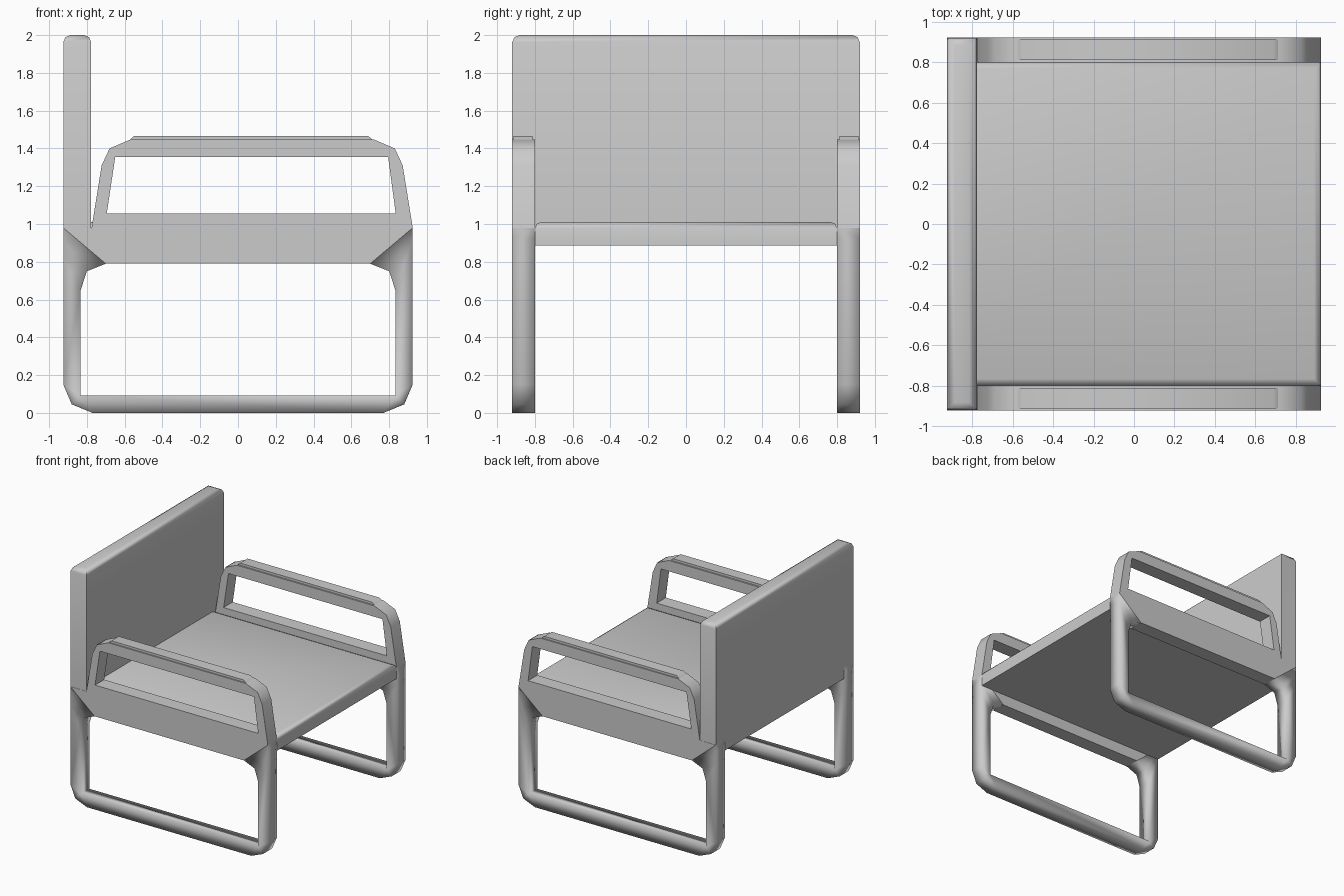
import bpy, bmesh
from math import radians

if "Cube" in bpy.data.objects:
    bpy.data.objects.remove(bpy.data.objects["Cube"])

Y0, Y1 = -0.922, -0.80   # outer and inner face of the side frame


def finish(bm, name, angle=None, mirror=False):
    bmesh.ops.remove_doubles(bm, verts=bm.verts, dist=1e-4)
    bmesh.ops.recalc_face_normals(bm, faces=bm.faces)
    me = bpy.data.meshes.new(name)
    bm.to_mesh(me)
    bm.free()
    if angle is not None:
        for p in me.polygons:
            p.use_smooth = True
        me.set_sharp_from_angle(angle=radians(angle))
    ob = bpy.data.objects.new(name, me)
    bpy.context.collection.objects.link(ob)
    if mirror:
        m = ob.modifiers.new("other_side", 'MIRROR')
        m.use_axis = (False, True, False)
    return ob


def strip(name, pairs, angle):
    """Square bar swept along (outer, inner) profile point pairs."""
    bm = bmesh.new()
    rings = []
    for (ox, oz), (ix, iz) in pairs:
        rings.append([bm.verts.new(c) for c in
                      ((ox, Y0, oz), (ix, Y0, iz), (ix, Y1, iz), (ox, Y1, oz))])
    for a, b in zip(rings, rings[1:]):
        for k in range(4):
            j = (k + 1) % 4
            bm.faces.new((a[k], a[j], b[j], b[k]))
    return finish(bm, name, angle, True)


def prism(name, outline, y0, y1, angle=None):
    bm = bmesh.new()
    f = bm.faces.new([bm.verts.new((x, y0, z)) for x, z in outline])
    ext = bmesh.ops.extrude_face_region(bm, geom=[f])["geom"]
    for v in ext:
        if isinstance(v, bmesh.types.BMVert):
            v.co.y = y1
    if f.is_valid and len(bm.faces) == len(outline) + 1:
        bm.faces.new([v for v in f.verts])
    return finish(bm, name, angle, True)


def box(name, lo, hi, bevel, pick):
    """Box whose edges chosen by pick(edge midpoint) are rounded."""
    bm = bmesh.new()
    bmesh.ops.create_cube(bm, size=1)
    for v in bm.verts:
        v.co = [l + (c + 0.5) * (h - l) for c, l, h in zip(v.co, lo, hi)]
    edges = [e for e in bm.edges if pick((e.verts[0].co + e.verts[1].co) / 2)]
    bmesh.ops.bevel(bm, geom=edges, offset=bevel, segments=2, profile=0.5,
                    affect='EDGES')
    return finish(bm, name, 50)


# leg loop under each side panel
half = [((.925, .98), (.70, .79)), ((.925, .92), (.80, .75)),
        ((.925, .82), (.833, .65)), ((.925, .15), (.833, .093)),
        ((.88, .045), (.833, .093)), ((.77, 0), (.833, .093))]
other = [((-a, b), (-c, d)) for (a, b), (c, d) in reversed(half)]
strip("leg_loop", half + other, 180)

# armrest loop above each side panel
R, L = (.795, 1.355), (-.65, 1.355)
strip("armrest_loop", [
    ((.925, .98), (.835, 1.055)), ((.872, 1.31), R), ((.83, 1.40), R),
    ((.72, 1.447), R), ((-.57, 1.447), L), ((-.68, 1.40), L),
    ((-.722, 1.31), L), ((-.775, .98), (-.695, 1.055))], 60)

# side panels and armrest pads
prism("side_panel", [(-.925, .98), (-.70, .79), (.70, .79), (.925, .98),
                     (.835, 1.055), (-.695, 1.055), (-.775, .98)], Y0, Y1)
prism("armrest_pad", [(-.58, 1.44), (.72, 1.44), (.69, 1.466), (-.55, 1.466)],
      -.912, -.812, 60)

# seat slab and backrest
box("seat", (-.922, -.80, .885), (.925, .80, 1.01), .033,
    lambda m: m.z > 1.0 and m.x > -.9)
box("backrest", (-.925, -.92, .98), (-.777, .92, 2.0), .038,
    lambda m: m.z > 1.99)
